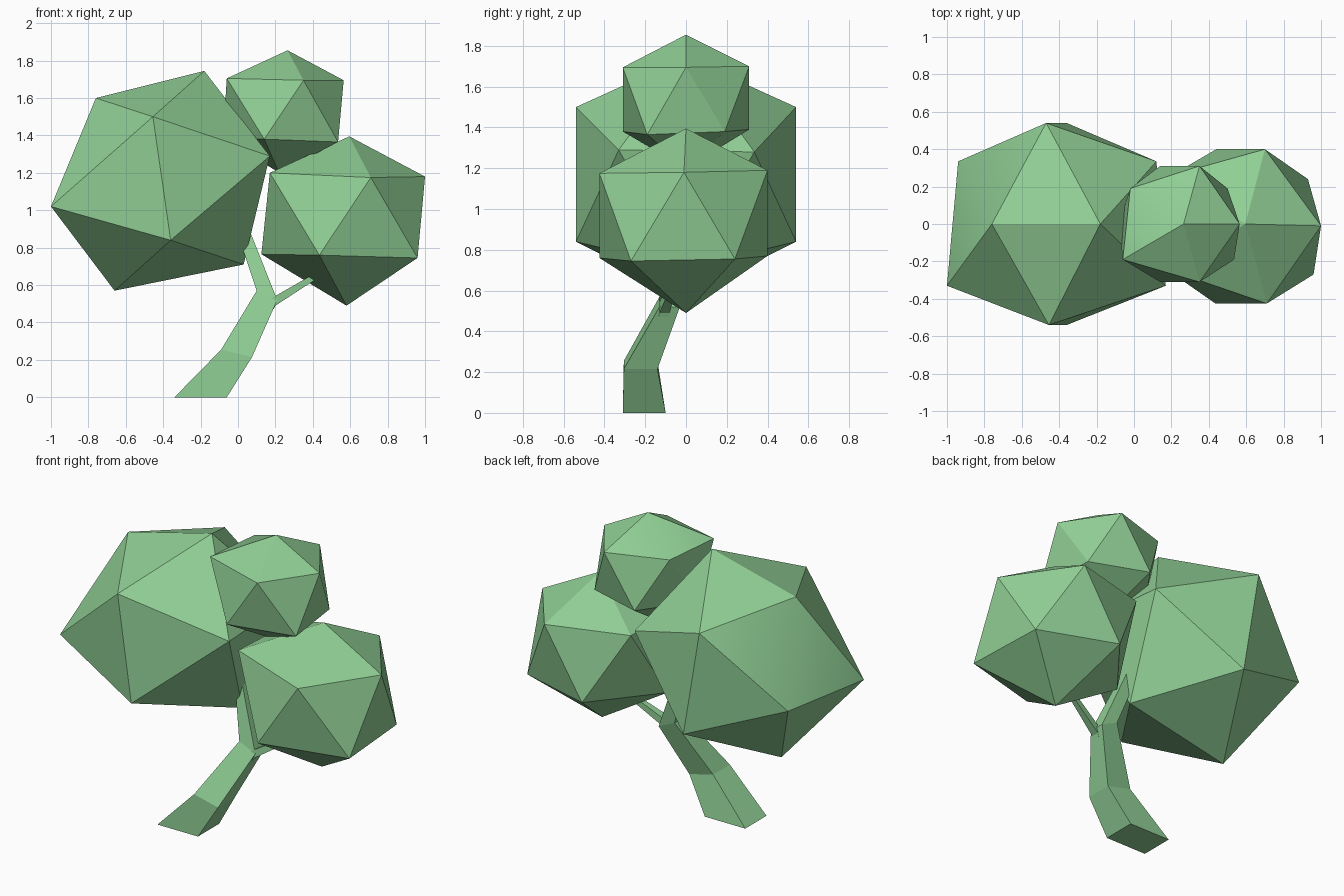
import bpy, bmesh
from mathutils import Vector

if "Cube" in bpy.data.objects:
    bpy.data.objects.remove(bpy.data.objects["Cube"], do_unlink=True)

green = bpy.data.materials.new("leaf_green")
green.use_nodes = True
COLOUR = (0.28, 0.62, 0.30, 1.0)
green.diffuse_color = COLOUR
green.node_tree.nodes["Principled BSDF"].inputs["Base Color"].default_value = COLOUR


def finish(bm, name):
    bmesh.ops.recalc_face_normals(bm, faces=bm.faces)
    mesh = bpy.data.meshes.new(name)
    bm.to_mesh(mesh)
    bm.free()
    mesh.materials.append(green)
    obj = bpy.data.objects.new(name, mesh)
    bpy.context.collection.objects.link(obj)
    return obj


def crown(name, points, soft_edge=None):
    """Twenty-sided crown around twelve corners; one edge may stay soft."""
    bm = bmesh.new()
    verts = [bm.verts.new(p) for p in points]
    bmesh.ops.convex_hull(bm, input=verts)
    for f in bm.faces:
        f.smooth = soft_edge is not None
    if soft_edge:
        ends = [Vector(points[i]) for i in soft_edge]
        for e in bm.edges:
            e.smooth = all(min((v.co - p).length for p in ends) < 1e-4 for v in e.verts)
    return finish(bm, name)


def limb(name, rings):
    """Four-sided limb lofted through rings of four corners."""
    bm = bmesh.new()
    loops = [[bm.verts.new(p) for p in ring] for ring in rings]
    for a, b in zip(loops, loops[1:]):
        for i in range(4):
            j = (i + 1) % 4
            bm.faces.new((a[i], a[j], b[j], b[i]))
    bm.faces.new(loops[0][::-1])
    bm.faces.new(loops[-1])
    return finish(bm, name)


def ring(left, right, y_front, y_back):
    """Ring from a left and a right (x, z) corner and its depth range."""
    (xl, zl), (xr, zr) = left, right
    return [(xl, y_front, zl), (xr, y_front, zr), (xr, y_back, zr), (xl, y_back, zl)]


# Large crown: ridge on top and below, corners in front, behind and at the sides
crown("large_crown", [
    (-0.76, 0, 1.60), (-0.18, 0, 1.745), (-0.66, 0, 0.57), (0.03, 0, 0.71),
    (-0.455, -0.54, 1.50), (-0.36, -0.54, 0.84),
    (-0.47, 0.54, 1.50), (-0.36, 0.54, 0.84),
    (-1.0, -0.33, 1.02), (-0.94, 0.335, 1.06),
    (0.17, -0.33, 1.29), (0.12, 0.335, 1.28)], soft_edge=(0, 9))

# Small top crown: pole, upper ring, lower ring, pole
crown("top_crown", [
    (0.265, 0, 1.855),
    (0.565, 0, 1.695), (0.35, -0.31, 1.695), (0.35, 0.31, 1.70),
    (-0.06, -0.19, 1.705), (-0.02, 0.19, 1.705),
    (0.14, -0.31, 1.38), (0.14, 0.31, 1.39), (0.535, -0.19, 1.365),
    (0.50, 0.19, 1.38), (-0.08, 0, 1.39),
    (0.22, 0, 1.20)], soft_edge=(0, 5))

# Medium side crown
crown("side_crown", [
    (0.595, 0, 1.395),
    (1.0, -0.01, 1.18), (0.71, -0.425, 1.175), (0.70, 0.40, 1.19),
    (0.17, -0.24, 1.20), (0.20, 0.26, 1.20),
    (0.435, -0.425, 0.76), (0.44, 0.40, 0.77), (0.96, -0.27, 0.745),
    (0.93, 0.24, 0.755), (0.125, 0, 0.765),
    (0.58, 0, 0.49)])

# Bent trunk, narrowing into the large crown
limb("trunk", [
    ring((-0.34, 0), (-0.06, 0), -0.31, -0.10),
    ring((-0.09, 0.255), (0.075, 0.215), -0.305, -0.14),
    ring((0.10, 0.57), (0.21, 0.52), -0.13, -0.03),
    ring((0.02, 0.81), (0.065, 0.885), -0.05, 0.01),
    ring((-0.03, 0.93), (0.01, 0.95), -0.02, 0.02)])

# Thin side branch reaching into the side crown
limb("side_branch", [
    ring((0.17, 0.52), (0.19, 0.47), -0.135, -0.085),
    ring((0.205, 0.545), (0.20, 0.49), -0.13, -0.08),
    ring((0.38, 0.645), (0.40, 0.62), -0.075, -0.045),
    ring((0.45, 0.685), (0.46, 0.66), -0.05, -0.02)])
